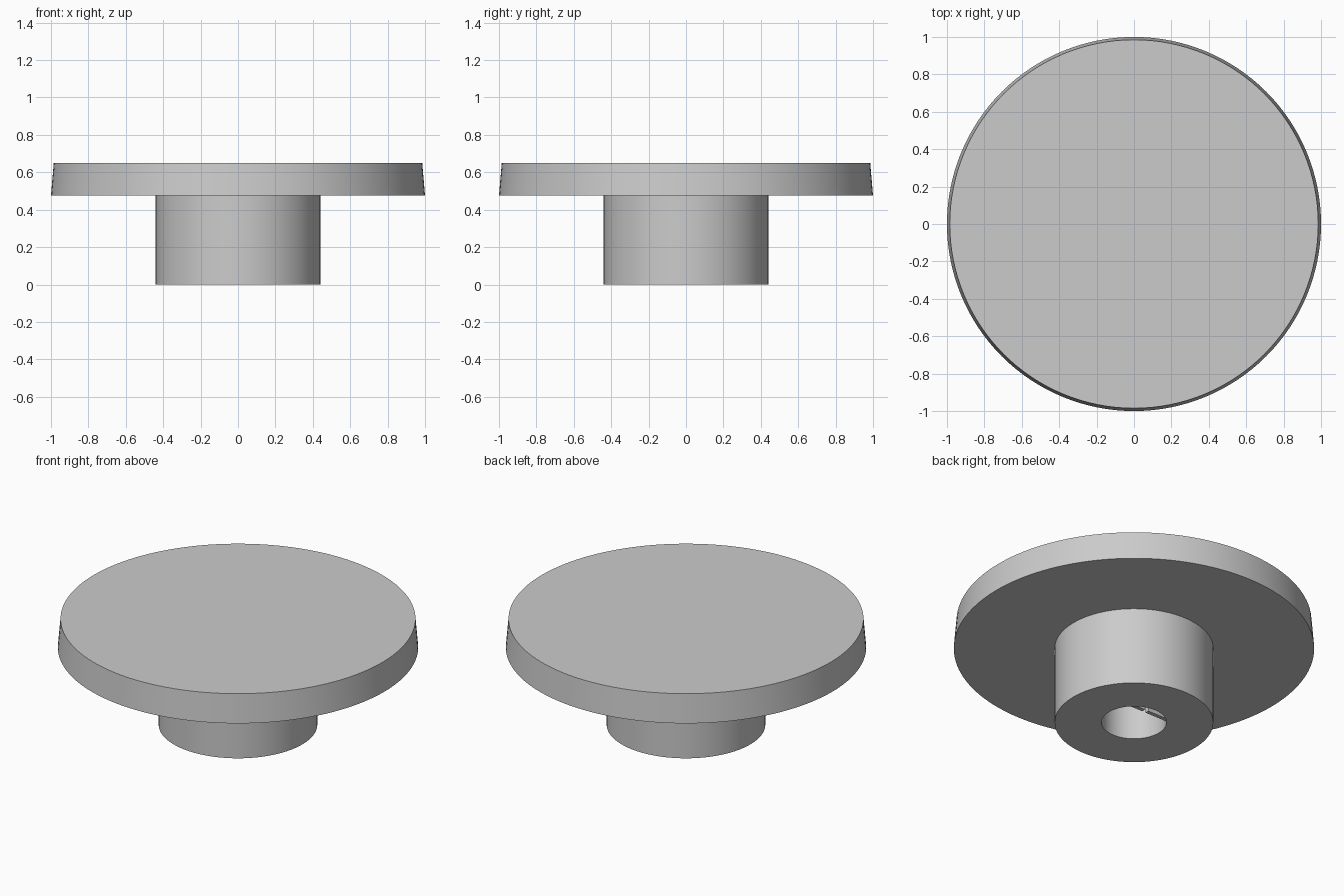
import bpy, bmesh, math

cube = bpy.data.objects.get("Cube")
if cube:
    bpy.data.objects.remove(cube, do_unlink=True)

grey = bpy.data.materials.new("plain grey")
grey.use_nodes = True
GREY = (0.6, 0.6, 0.6, 1)
grey.diffuse_color = GREY
grey.node_tree.nodes["Principled BSDF"].inputs["Base Color"].default_value = GREY

BORE_R, BORE_TOP = 0.18, 0.42


def finish(name, bm):
    bmesh.ops.recalc_face_normals(bm, faces=bm.faces[:])
    mesh = bpy.data.meshes.new(name)
    bm.to_mesh(mesh)
    bm.free()
    mesh.materials.append(grey)
    obj = bpy.data.objects.new(name, mesh)
    bpy.context.collection.objects.link(obj)
    return obj


def lathe(name, profile, steps=128):
    bm = bmesh.new()
    verts = [bm.verts.new((r, 0, z)) for r, z in profile]
    edges = [bm.edges.new(pair) for pair in zip(verts, verts[1:])]
    bmesh.ops.spin(bm, geom=verts + edges, cent=(0, 0, 0), axis=(0, 0, 1),
                   angle=2 * math.pi, steps=steps)
    bmesh.ops.remove_doubles(bm, verts=bm.verts[:], dist=0.0001)
    obj = finish(name, bm)
    bpy.ops.object.select_all(action="DESELECT")
    obj.select_set(True)
    bpy.context.view_layer.objects.active = obj
    bpy.ops.object.shade_smooth_by_angle(angle=math.radians(30))


def box(name, low, high):
    bm = bmesh.new()
    bmesh.ops.create_cube(bm, size=1)
    for v in bm.verts:
        v.co = [a if c < 0 else b for c, a, b in zip(v.co, low, high)]
    finish(name, bm)


# Tapered disc and hub with a blind shaft bore, turned in one piece
lathe("disc_and_hub", [
    (0, 0.65), (0.985, 0.65), (1, 0.475), (0.44, 0.475), (0.44, 0),
    (BORE_R, 0), (BORE_R, BORE_TOP), (0, BORE_TOP)])

# Thin flat across the bore, split in the middle, gripping a flatted shaft
FLAT_Y, THICK, SLIT = 0.085, 0.024, 0.012
reach = math.sqrt(BORE_R ** 2 - FLAT_Y ** 2) + 0.005
for side, x0, x1 in (("left", SLIT, reach), ("right", -reach, -SLIT)):
    box("shaft_flat_" + side, (x0, FLAT_Y, 0.03),
        (x1, FLAT_Y + THICK, BORE_TOP + 0.01))
